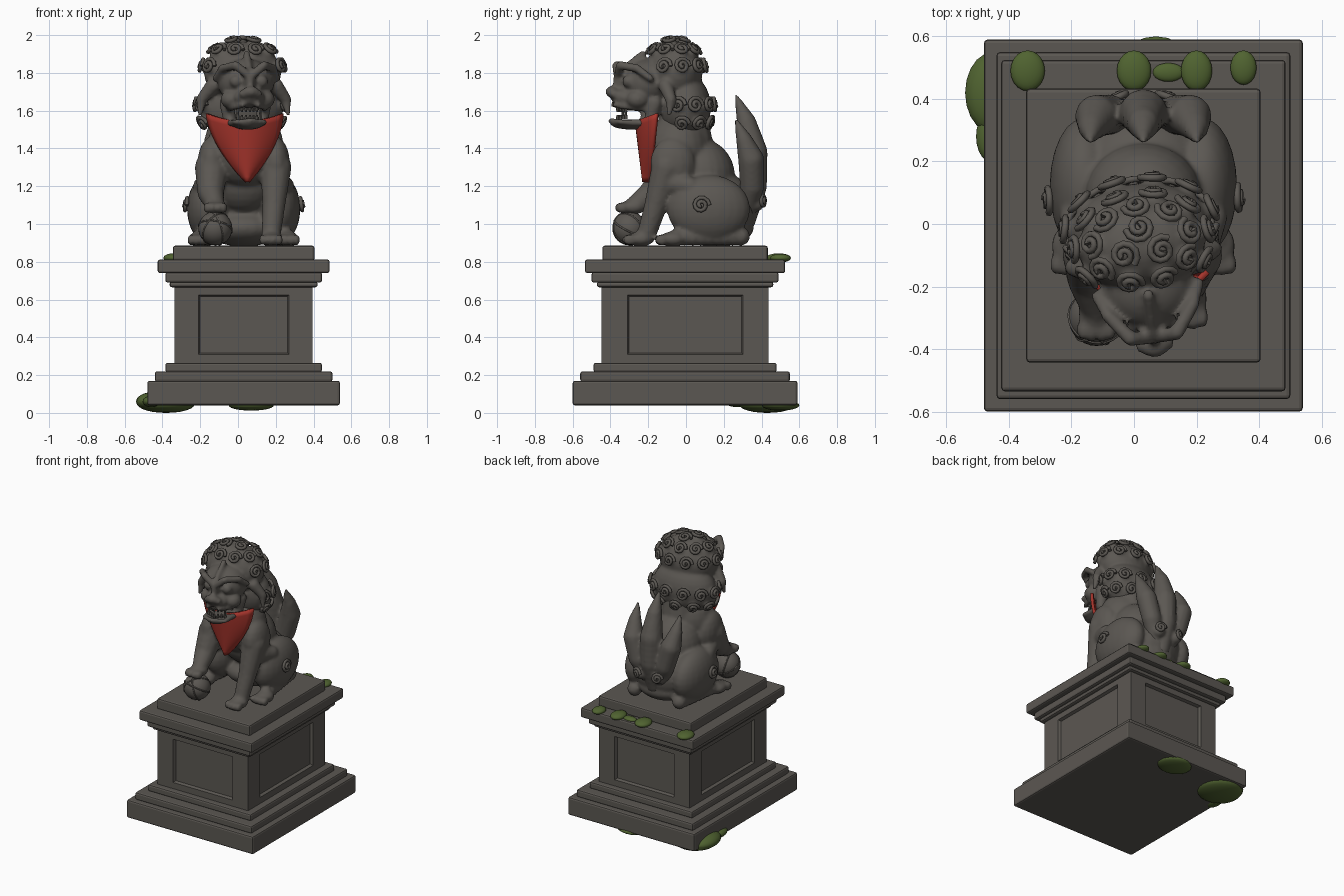
import bpy, bmesh, math
from mathutils import Vector, Matrix

if "Cube" in bpy.data.objects:
    bpy.data.objects.remove(bpy.data.objects["Cube"], do_unlink=True)

CX = 0.03                            # middle of statue and pedestal
HEAD = Vector((0.02, -0.03, 1.7))
YAW = 0.13


def material(name, rgb):
    m = bpy.data.materials.new(name)
    m.use_nodes = True
    m.diffuse_color = (*rgb, 1)
    m.node_tree.nodes["Principled BSDF"].inputs["Base Color"].default_value = (*rgb, 1)
    return m


STONE = material("dark stone", (0.105, 0.096, 0.085))
RED = material("red cloth", (0.38, 0.035, 0.025))
MOSS = material("green moss", (0.08, 0.125, 0.03))


def finish(name, bm, mat, smooth=True):
    me = bpy.data.meshes.new(name)
    bmesh.ops.recalc_face_normals(bm, faces=bm.faces)
    bm.to_mesh(me)
    bm.free()
    for p in me.polygons:
        p.use_smooth = smooth
    me.materials.append(mat)
    ob = bpy.data.objects.new(name, me)
    bpy.context.collection.objects.link(ob)
    return ob


def blob(bm, c, r, segs=16):
    r = (r, r, r) if isinstance(r, (int, float)) else r
    bmesh.ops.create_uvsphere(bm, u_segments=segs, v_segments=segs // 2 + 2, radius=1,
                              matrix=Matrix.Translation(c) @ Matrix.Diagonal((*r, 1)))


def limb(bm, pts, steps=8):
    # chain of spheres through (x, y, z, radius) points
    for a, b in zip(pts, pts[1:]):
        for i in range(steps + 1):
            p = Vector(a).lerp(Vector(b), i / steps)
            blob(bm, p[:3], p[3], 12)


def sculpt(name, bm, voxel=0.012):
    # fuse overlapping masses into one carved surface
    ob = finish(name, bm, STONE)
    rm = ob.modifiers.new("fuse", 'REMESH')
    rm.mode = 'VOXEL'
    rm.voxel_size = voxel
    rm.use_smooth_shade = True
    sm = ob.modifiers.new("soften", 'SMOOTH')
    sm.factor, sm.iterations = 0.5, 3
    return ob


def tubes(name, paths, depth, mat=STONE):
    cu = bpy.data.curves.new(name, 'CURVE')
    cu.dimensions = '3D'
    cu.bevel_depth, cu.bevel_resolution, cu.use_fill_caps = depth, 1, True
    for path in paths:
        sp = cu.splines.new('POLY')
        sp.points.add(len(path) - 1)
        for q, p in zip(sp.points, path):
            q.co = (*p, 1)
        sp.use_smooth = True
    cu.materials.append(mat)
    ob = bpy.data.objects.new(name, cu)
    bpy.context.collection.objects.link(ob)
    bpy.ops.object.select_all(action='DESELECT')
    ob.select_set(True)
    bpy.context.view_layer.objects.active = ob
    bpy.ops.object.convert(target='MESH')
    return bpy.context.view_layer.objects.active


def spiral(c, n, r, turns=1.8, count=20):
    rot = Vector(n).to_track_quat('Z', 'Y')
    out = []
    for i in range(count):
        t = i / (count - 1)
        a, rad = t * turns * math.tau, r * (1 - 0.85 * t)
        out.append(Vector(c) + rot @ Vector((rad * math.cos(a), rad * math.sin(a), 0.3 * r * t)))
    return out


def box(bm, hx, hy, z0, z1):
    bmesh.ops.create_cube(bm, size=1, matrix=Matrix.Translation((CX, -0.005, (z0 + z1) / 2))
                          @ Matrix.Diagonal((2 * hx, 2 * hy, z1 - z0, 1)))


# pedestal slabs and mouldings
for name, hx, hy, z0, z1 in (
        ("plinth", .51, .595, .04, .17), ("plinth_step", .47, .555, .165, .22),
        ("base_moulding", .415, .485, .215, .265), ("neck_moulding", .392, .467, .665, .695),
        ("under_cap_moulding", .415, .495, .69, .745), ("cap", .455, .53, .74, .812),
        ("statue_slab", .375, .438, .805, .885)):
    bm = bmesh.new()
    box(bm, hx, hy, z0, z1)
    ob = finish(name, bm, STONE, False)
    bv = ob.modifiers.new("worn_edges", 'BEVEL')
    bv.width, bv.segments = 0.012, 2

# pedestal body with a sunk panel on each side
bm = bmesh.new()
box(bm, .365, .4425, .26, .675)
for f in [f for f in bm.faces if abs(f.normal.z) < 0.5]:
    bmesh.ops.inset_individual(bm, faces=[f], thickness=0.05, use_even_offset=True)
    along_x = abs(f.normal.y) > 0.5
    for v in f.verts:
        if along_x:
            v.co.x = CX + (v.co.x - CX) * 0.76
        else:
            v.co.y *= 0.78
    bmesh.ops.inset_individual(bm, faces=[f], thickness=0.008, depth=-0.02, use_even_offset=True)
finish("pedestal_body", bm, STONE, False)

# body, haunches and legs
bm = bmesh.new()
blob(bm, (CX, -.04, 1.39), (.2, .17, .2), 24)
blob(bm, (CX, .08, 1.25), (.19, .18, .2), 24)
blob(bm, (CX, .19, 1.08), (.22, .18, .19), 24)
blob(bm, (CX, .16, .98), (.21, .2, .1), 24)
limb(bm, [(CX, .0, 1.45, .14), (CX, -.02, 1.62, .13)])


def paw(x, y, z, w):
    blob(bm, (x, y + .04, z), (w, .07, .04))
    for i in (-1.5, -.5, .5, 1.5):
        blob(bm, (x + i * w * .5, y - .015 - .006 * (2 - abs(i)), z - .004), (w * .3, .036, .03), 12)


for s in (-1, 1):
    blob(bm, (CX + s * .19, .12, 1.08), (.11, .22, .18), 24)
    limb(bm, [(CX + s * .18, .29, .935, .05), (CX + s * .23, -.05, .93, .045)])
    paw(CX + s * .235, -.11, .92, .06)
    blob(bm, (CX + s * .17, -.07, 1.32), (.075, .12, .14))
    limb(bm, [(CX + s * .22, .02, 1.2, .05), (CX + s * .17, -.08, 1.22, .07)])
limb(bm, [(.2, -.1, 1.3, .085), (.19, -.16, 1.1, .062), (.175, -.21, .94, .052)])
paw(.175, -.28, .92, .06)
limb(bm, [(-.14, -.1, 1.3, .09), (-.145, -.17, 1.17, .072), (-.12, -.27, 1.1, .05)])
paw(-.12, -.32, 1.09, .06)
sculpt("lion_body", bm)

# ball under the raised paw, with seams
bm = bmesh.new()
BALL = Vector((-.12, -.3, .977))
blob(bm, BALL, .09, 28)
finish("ball", bm, STONE)
seams = []
for axis in ((1, .4, .3), (.2, .5, 1), (-.7, .6, .5)):
    q = Vector(axis).to_track_quat('Z', 'Y')
    seams.append([BALL + q @ Vector((.089 * math.cos(a), .089 * math.sin(a), 0))
                  for a in (math.tau * i / 32 for i in range(33))])
tubes("ball_seams", seams, .005)

# three flame shaped tail plumes
bm = bmesh.new()
limb(bm, [(CX, .31, 1.02, .06), (CX, .36, 1.2, .07), (CX, .355, 1.38, .078),
          (CX, .32, 1.54, .052), (CX, .265, 1.68, .01)], 12)
for s in (-1, 1):
    limb(bm, [(CX + s * .04, .31, 1.05, .05), (CX + s * .11, .35, 1.2, .066), (CX + s * .15, .345, 1.34, .07),
              (CX + s * .165, .31, 1.44, .045), (CX + s * .17, .265, 1.55, .01)], 12)
    blob(bm, (CX + s * .07, .37, 1.11), .045)
sculpt("tail", bm, .011)
tubes("body_curls", [spiral((CX + s * .302, .08, 1.1), (s, 0, .1), .045) for s in (-1, 1)]
      + [spiral((CX + s * .08, .405, 1.12), (s * .4, 1, 0), .036) for s in (-1, 1)], .011)

# head: mane masses, face and open jaw, modelled around its own centre
bm = bmesh.new()
MANE = [((0, -.035, .1), (.205, .15, .165)), ((0, .02, -.08), (.225, .14, .18))]
for c, r in MANE:
    blob(bm, c, r, 28)
blob(bm, (0, -.17, .05), (.15, .14, .125), 24)
blob(bm, (0, -.29, -.03), (.085, .08, .055))
blob(bm, (0, -.365, .0), (.045, .035, .03))
blob(bm, (0, -.31, .06), (.03, .05, .06))
blob(bm, (0, -.24, -.175), (.08, .13, .026))
limb(bm, [(0, -.32, .105, .02), (0, -.2, .2, .02)])
for s in (-1, 1):
    blob(bm, (s * .035, -.355, -.012), (.027, .03, .024))
    blob(bm, (s * .09, -.24, -.04), (.055, .06, .05))
    blob(bm, (s * .068, -.285, .055), .034)
    limb(bm, [(s * .02, -.335, .095, .022), (s * .075, -.33, .14, .024),
              (s * .135, -.25, .125, .022), (s * .165, -.18, .07, .018)])
    limb(bm, [(s * .1, -.15, -.06, .04), (s * .085, -.17, -.16, .035)])
    limb(bm, [(s * .085, -.2, -.165, .02), (s * .075, -.33, -.16, .016), (0, -.37, -.155, .016)])
    limb(bm, [(s * .04, -.35, -.07, .016), (s * .085, -.27, -.085, .016), (s * .1, -.17, -.09, .018)])
    limb(bm, [(s * .17, -.1, .03, .04), (s * .225, -.08, -.04, .03), (s * .235, -.09, -.12, .012)])

# mane curls in staggered rows
curls = []
ROWS = ((0, 1.25, 3, 120, .045), (0, .75, 9, 160, .043), (0, .2, 8, 118, .043),
        (1, .05, 8, 112, .043), (1, -.45, 7, 105, .04))
for which, elev, count, spread, size in ROWS:
    c, r = (Vector(v) for v in MANE[which])
    for i in range(count):
        az = math.radians(spread * (2 * i / (count - 1) - 1))
        d = Vector((math.sin(az) * math.cos(elev), math.cos(az) * math.cos(elev), math.sin(elev)))
        p = c + Vector(a * b for a, b in zip(d, r))
        n = Vector(a / b for a, b in zip(d, r)).normalized()
        blob(bm, p - n * .008, size * .75, 12)
        curls.append(spiral(p + n * .016, n, size))
head = [sculpt("lion_head", bm, .011), tubes("mane_curls", curls, .011)]

# teeth
bm = bmesh.new()
for top in (1, -1):
    for i in range(-3, 4):
        x = i * .02
        h = .045 if abs(i) == 3 else .026
        base = Vector((x, -.335 + .6 * abs(x), -.082 if top > 0 else -.148))
        bmesh.ops.create_cone(bm, cap_ends=True, segments=6, radius1=.011, radius2=.005, depth=h,
                              matrix=Matrix.Translation(base - Vector((0, 0, top * h / 2)))
                              @ Matrix.Rotation(math.pi if top > 0 else 0, 4, 'X'))
head.append(finish("teeth", bm, STONE, False))
for ob in head:
    ob.location = HEAD
    ob.rotation_euler.z = YAW

# cloth bib: a curved shield hanging from the neck
bm = bmesh.new()
N, M = 14, 12
rows = []
for j in range(M + 1):
    v = j / M
    w = .195 * (1 - v ** 1.7) + .004
    rows.append([bm.verts.new((.035 + .015 * v + w * u, -.262 + .04 * v + .11 * u * u * (1 - .7 * v),
                               1.545 - .32 * v + .04 * u * u * (1 - v)))
                 for u in (2 * i / N - 1 for i in range(N + 1))])
for a, b in zip(rows, rows[1:]):
    for i in range(N):
        bm.faces.new((a[i], a[i + 1], b[i + 1], b[i]))
bib = finish("bib", bm, RED)
so = bib.modifiers.new("thickness", 'SOLIDIFY')
so.thickness, so.offset = .02, 0

# moss clumps on the cap and around the plinth
bm = bmesh.new()
for c, r in (((-.34, .49, .82), (.055, .065, .025)), ((.0, .49, .82), (.055, .065, .025)),
             ((.11, .485, .815), (.05, .03, .016)), ((.2, .49, .82), (.05, .065, .025)),
             ((.35, .5, .82), (.042, .055, .022)), ((-.45, .42, .06), (.09, .13, .05)),
             ((-.38, .43, .045), (.15, .15, .045)), ((-.46, .28, .06), (.045, .08, .03)),
             ((.07, .5, .04), (.12, .1, .028))):
    blob(bm, c, r, 20)
finish("moss", bm, MOSS)
